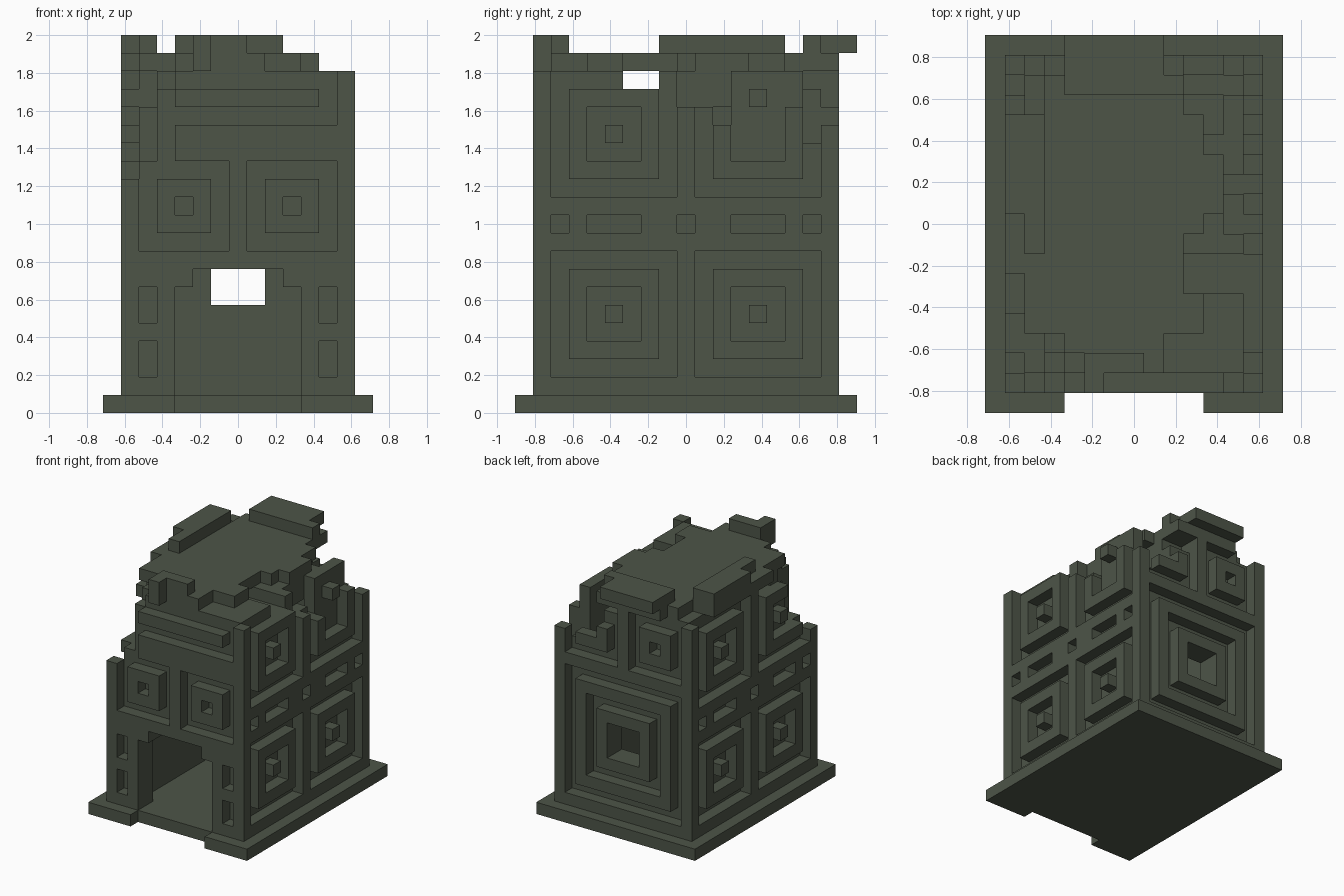
import bpy
import bmesh
from mathutils import Vector

old_cube = bpy.data.objects.get("Cube")
if old_cube:
    bpy.data.objects.remove(old_cube, do_unlink=True)

UNIT = 2 / 21                       # edge length of one building block
CENTRE = Vector((7.5, 9.5, 0))      # middle of the block grid

stone = bpy.data.materials.new("mossy stone")
stone.use_nodes = True
stone_colour = (0.075, 0.090, 0.064, 1)
stone.diffuse_color = stone_colour
stone.node_tree.nodes["Principled BSDF"].inputs["Base Color"].default_value = stone_colour


def block(x, y, z):
    return {(i, j, k) for i in range(*x) for j in range(*y) for k in range(*z)}


def fill(part, x, y, z):
    part |= block(x, y, z)


def carve(part, x, y, z):
    part -= block(x, y, z)


def build(name, part):
    """Turn a set of blocks into one mesh, keeping only the outer faces."""
    mesh = bpy.data.meshes.new(name)
    bm = bmesh.new()
    corners = {}

    def corner(point):
        key = tuple(point)
        if key not in corners:
            corners[key] = bm.verts.new((Vector(key) - CENTRE) * UNIT)
        return corners[key]

    for cell in part:
        for axis in range(3):
            for side in (False, True):
                neighbour = list(cell)
                neighbour[axis] += 1 if side else -1
                if tuple(neighbour) in part:
                    continue
                u, v = (axis + 1) % 3, (axis + 2) % 3
                loop = []
                for du, dv in ((0, 0), (1, 0), (1, 1), (0, 1)):
                    point = list(cell)
                    point[axis] += int(side)
                    point[u] += du
                    point[v] += dv
                    loop.append(corner(point))
                bm.faces.new(loop if side else loop[::-1])
    bm.to_mesh(mesh)
    bm.free()
    mesh.materials.append(stone)
    obj = bpy.data.objects.new(name, mesh)
    bpy.context.collection.objects.link(obj)
    return obj


# Stepped base with an entrance notch
base = set()
fill(base, x=(0, 15), y=(0, 19), z=(0, 1))
carve(base, x=(4, 11), y=(0, 1), z=(0, 1))
build("base", base)

# Hollow walls with a thick ceiling
walls = set()
fill(walls, x=(1, 14), y=(1, 18), z=(1, 19))
carve(walls, x=(3, 12), y=(3, 16), z=(1, 17))


def on_face(action, face, along, z):
    """Fill or carve the outermost layer of one wall."""
    if face == "front":
        action(walls, x=along, y=(1, 2), z=z)
    elif face == "back":
        action(walls, x=along, y=(17, 18), z=z)
    elif face == "left":
        action(walls, x=(13, 14), y=along, z=z)
    else:
        action(walls, x=(1, 2), y=along, z=z)


def panel(face, start, bottom, size):
    """Nested square relief: alternating grooves and raised rings."""
    action, inset = carve, 0
    while size > 2 * inset:
        along = (start + inset, start + size - inset)
        height = (bottom + inset, bottom + size - inset)
        on_face(action, face, along, height)
        action = fill if action is carve else carve
        inset += 1


# Side walls: four relief panels and a row of slots each
for side in ("left", "right"):
    for start in (2, 10):
        for bottom in (2, 12):
            panel(side, start, bottom, size=7)
    for slot in ((2, 3), (4, 7), (9, 10), (12, 15), (16, 17)):
        on_face(carve, side, slot, z=(10, 11))

# Front wall: twin panels, slots and an upper bar
for start in (2, 8):
    panel("front", start, bottom=9, size=5)
for slot in ((2, 3), (12, 13)):
    on_face(carve, "front", slot, z=(2, 4))
    on_face(carve, "front", slot, z=(5, 7))
on_face(carve, "front", (2, 13), z=(16, 19))
on_face(fill, "front", (3, 12), z=(17, 18))

# Doorway with a stepped head
carve(walls, x=(4, 11), y=(1, 3), z=(1, 7))
carve(walls, x=(5, 10), y=(1, 3), z=(7, 8))

# Back wall: large panel with a window, two small panels above
panel("back", start=2, bottom=2, size=11)
carve(walls, x=(6, 9), y=(16, 18), z=(6, 9))
for start in (2, 8):
    panel("back", start, bottom=14, size=5)

# Gap running through the top of the walls
carve(walls, x=(1, 14), y=(6, 8), z=(18, 19))

# Crumbled front corner
carve(walls, x=(1, 4), y=(1, 2), z=(13, 19))
carve(walls, x=(1, 3), y=(2, 4), z=(14, 19))
carve(walls, x=(3, 4), y=(2, 3), z=(18, 19))
carve(walls, x=(1, 3), y=(4, 5), z=(17, 19))
carve(walls, x=(1, 2), y=(5, 6), z=(18, 19))

# Crumbled side wall
carve(walls, x=(12, 14), y=(9, 11), z=(17, 19))
carve(walls, x=(12, 14), y=(11, 12), z=(16, 19))
carve(walls, x=(13, 14), y=(12, 13), z=(17, 19))
carve(walls, x=(13, 14), y=(13, 14), z=(15, 16))
carve(walls, x=(13, 14), y=(14, 16), z=(17, 19))
carve(walls, x=(12, 14), y=(16, 18), z=(16, 19))

# Crumbled back corner
carve(walls, x=(8, 13), y=(17, 18), z=(17, 19))
carve(walls, x=(10, 13), y=(17, 18), z=(16, 19))
carve(walls, x=(10, 13), y=(16, 17), z=(15, 19))
carve(walls, x=(8, 10), y=(16, 17), z=(18, 19))
carve(walls, x=(10, 12), y=(14, 16), z=(17, 19))
build("walls", walls)

# Ragged roof slab, row by row from front to back
roof = set()
rows = (
    ((3, 4), (4, 9)), ((4, 6), (2, 11)), ((6, 7), (2, 10)),
    ((7, 9), (1, 10)), ((9, 10), (1, 11)), ((10, 13), (1, 12)),
    ((13, 15), (1, 11)), ((15, 17), (3, 10)), ((17, 18), (4, 10)),
)
for depth, width in rows:
    fill(roof, x=width, y=depth, z=(19, 20))

# Front roof blocks
fill(roof, x=(5, 6), y=(1, 3), z=(19, 21))
fill(roof, x=(6, 8), y=(2, 3), z=(19, 21))
fill(roof, x=(8, 9), y=(2, 3), z=(19, 20))

# Side parapet
fill(roof, x=(1, 2), y=(10, 15), z=(20, 21))
fill(roof, x=(2, 3), y=(8, 15), z=(20, 21))

# Overhanging back block
fill(roof, x=(4, 9), y=(16, 19), z=(20, 21))
fill(roof, x=(9, 10), y=(16, 17), z=(20, 21))
build("roof", roof)
